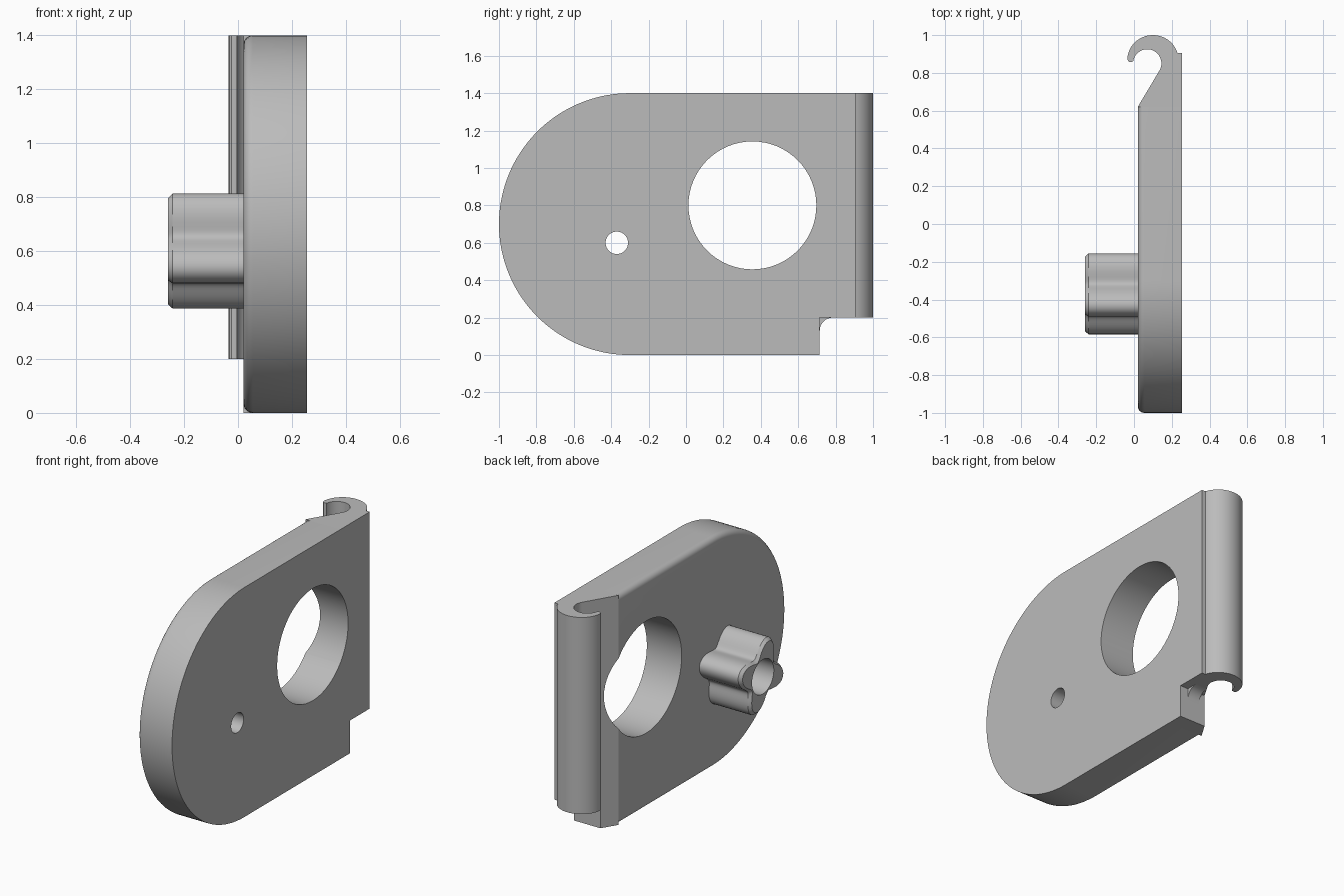
import bpy
import bmesh
from math import sin, cos, pi, radians

if "Cube" in bpy.data.objects:
    bpy.data.objects.remove(bpy.data.objects["Cube"])

grey = bpy.data.materials.new("plain grey")
grey.use_nodes = True
colour = (0.5, 0.5, 0.5, 1)
grey.diffuse_color = colour
grey.node_tree.nodes["Principled BSDF"].inputs["Base Color"].default_value = colour


def loft(name, rings):
    """Solid through matching rings of points, capped at both ends."""
    bm = bmesh.new()
    loops = [[bm.verts.new(p) for p in ring] for ring in rings]
    n = len(loops[0])
    for a, b in zip(loops, loops[1:]):
        for i in range(n):
            j = (i + 1) % n
            bm.faces.new((a[i], a[j], b[j], b[i]))
    bm.faces.new(loops[0])
    bm.faces.new(loops[-1])
    bmesh.ops.recalc_face_normals(bm, faces=bm.faces)
    mesh = bpy.data.meshes.new(name)
    bm.to_mesh(mesh)
    bm.free()
    mesh.materials.append(grey)
    obj = bpy.data.objects.new(name, mesh)
    bpy.context.collection.objects.link(obj)
    return obj


def arc(cx, cy, rx, ry, start, end, steps):
    angles = [radians(start + (end - start) * i / steps) for i in range(steps + 1)]
    return [(cx + rx * cos(a), cy + ry * sin(a)) for a in angles]


def along_x(name, outline, x0, x1):
    return loft(name, [[(x, y, z) for y, z in outline] for x in (x0, x1)])


def along_z(name, outline, z0, z1):
    return loft(name, [[(x, y, z) for x, y in outline] for z in (z0, z1)])


def round_cutter(name, y, z, r, x0, x1):
    cutter = along_x(name, arc(y, z, r, r, 0, 360, 64)[:-1], x0, x1)
    cutter.hide_render = True
    return cutter


def cut(obj, cutters):
    """Subtract the cutters and keep the finished mesh."""
    for c in cutters:
        mod = obj.modifiers.new("cut", 'BOOLEAN')
        mod.operation = 'DIFFERENCE'
        mod.solver = 'EXACT'
        mod.object = c
    bpy.context.view_layer.update()
    graph = bpy.context.evaluated_depsgraph_get()
    mesh = bpy.data.meshes.new_from_object(obj.evaluated_get(graph))
    obj.modifiers.clear()
    obj.data = mesh


# Plate with a round front end and a softened inner rim
SPLIT = 0.62
rings = []
for k in range(7):
    t = k / 6 * pi / 2
    inset, x = 0.035 * (1 - sin(t)), 0.02 + 0.035 * (1 - cos(t))
    rings.append((inset, x))
rings.append((0, 0.255))
plate = loft("plate", [
    [(x, y, z) for y, z in
     arc(-0.3, 0.7, 0.7 - i, 0.7 - i, 90, 270, 72) + [(SPLIT, i), (SPLIT, 1.4 - i)]]
    for i, x in rings])

# Hooked rear edge, tapering into a curled lip
hook_outline = ([(0.02, SPLIT), (0.255, SPLIT), (0.255, 0.905), (0.235, 0.905)]
                + arc(0.1, 0.87, 0.135, 0.13, 16, 178, 32)
                + [(-0.032, 0.864), (-0.024, 0.858), (-0.014, 0.858)]
                + arc(0.07, 0.85, 0.075, 0.075, 172, -35, 32))
hook = along_z("hooked_edge", hook_outline, 0, 1.4)

# Four-lobed knob with a chamfered end
def knob_ring(x, inset):
    ring = []
    for i in range(96):
        a = 2 * pi * i / 96
        r = 0.178 + 0.046 * cos(4 * (a - radians(20))) - inset
        ring.append((x, -0.37 + r * cos(a), 0.6 + r * sin(a)))
    return ring

knob = loft("knob", [knob_ring(-0.26, 0.018), knob_ring(-0.242, 0), knob_ring(0.025, 0)])

# Openings
window = round_cutter("window_cutter", 0.355, 0.8, 0.342, -0.2, 0.5)
pin_hole = round_cutter("pin_hole_cutter", -0.37, 0.6, 0.06, -0.5, 0.5)
bore = round_cutter("bore_cutter", -0.37, 0.6, 0.105, -0.5, 0.015)
notch = along_x("notch_cutter", [(0.715, -0.1), (1.2, -0.1), (1.2, 0.2), (0.715, 0.2)], -0.3, 0.5)
notch.hide_render = True

cut(plate, [window, pin_hole])
cut(hook, [window, notch])
cut(knob, [bore, pin_hole])
for c in (window, pin_hole, bore, notch):
    bpy.data.objects.remove(c)

# Small fillet inside the notch
fillet = along_x("notch_fillet",
                 [(0.715, 0.2)] + arc(0.785, 0.13, 0.07, 0.07, 180, 90, 12), 0.118, 0.2)

for obj in (plate, hook, knob, fillet):
    bpy.ops.object.select_all(action='DESELECT')
    obj.select_set(True)
    bpy.context.view_layer.objects.active = obj
    bpy.ops.object.shade_smooth_by_angle(angle=radians(30))
